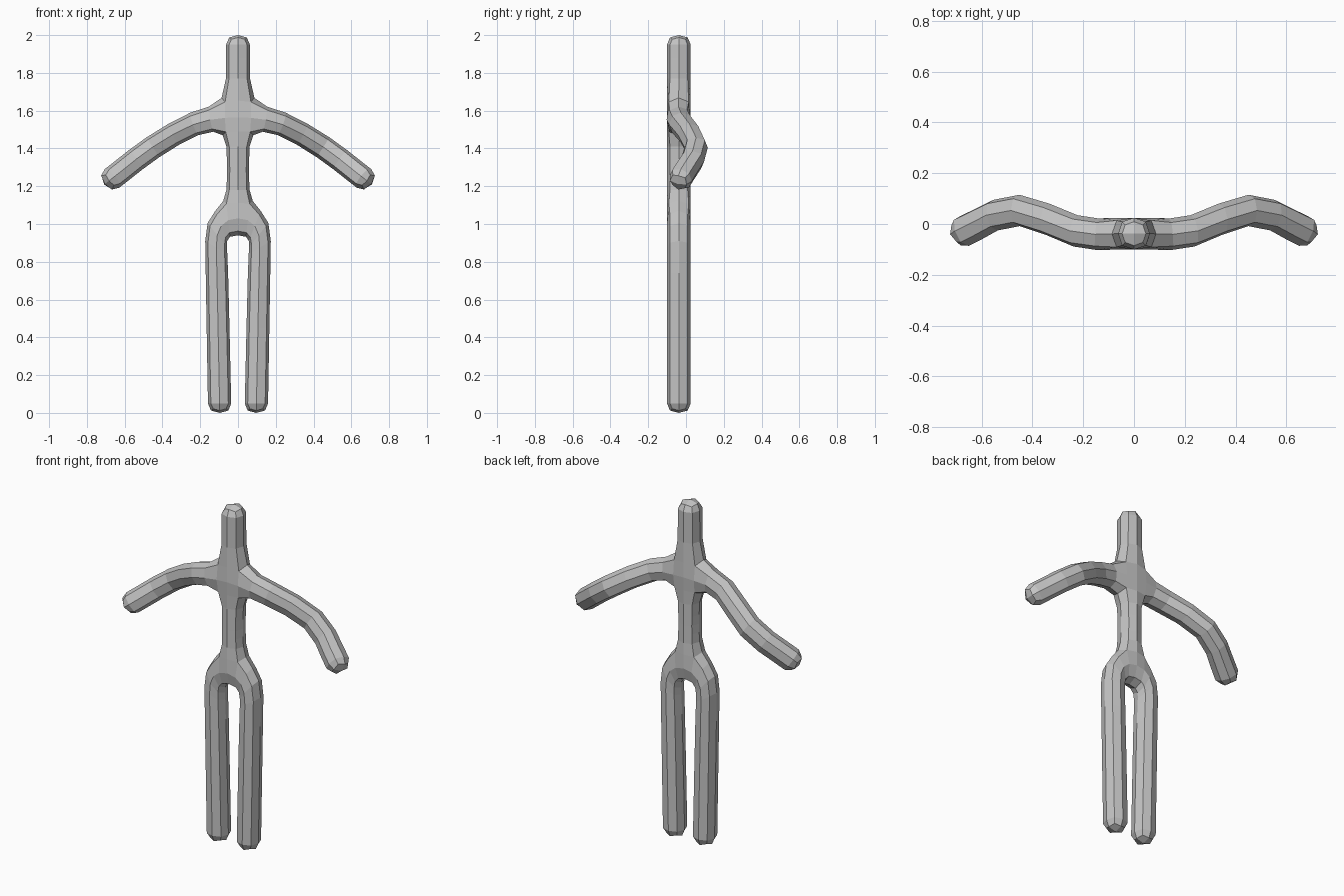
import bpy, bmesh

if "Cube" in bpy.data.objects:
    bpy.data.objects.remove(bpy.data.objects["Cube"])

DEPTH = 0.125     # thickness of every limb
YC = -0.038       # body plane

# Grey material
grey = bpy.data.materials.new("plain_grey")
grey.diffuse_color = (0.55, 0.55, 0.55, 1)
grey.use_nodes = True
grey.node_tree.nodes["Principled BSDF"].inputs["Base Color"].default_value = grey.diffuse_color

# Trunk rows from head to crotch: (height, half width)
TRUNK = [(2.0, .0625), (1.90, .0625), (1.64, .065), (1.49, .065),
         (1.33, .058), (1.24, .058), (1.12, .065), (.94, .055)]
# Arm rings: centre x, centre z, y, then offset to the upper side
ARM = [(.22, 1.545, -.043, .023, .058), (.46, 1.405, .08, .035, .052),
       (.63, 1.27, -.01, .0385, .049), (.705, 1.212, -.045, .0385, .049)]
# Leg rings: outer x, outer z, inner x, inner z
LEG = [(.175, 1.02, .06, .88), (.172, .80, .053, .80),
       (.16, .10, .037, .10), (.158, 0, .035, 0)]

bm = bmesh.new()


def ring(x1, z1, x2, z2, y=YC):
    return bm.verts.new((x1, y, z1)), bm.verts.new((x2, y, z2))


def strip(rings):
    for (a, b), (c, d) in zip(rings, rings[1:]):
        bm.faces.new((a, b, d, c))


# Head, neck, chest and pelvis
trunk = [ring(-w, z, w, z) for z, w in TRUNK]
strip(trunk)

# Arms grow from the chest sides, legs from the pelvis sides
for i, s in ((0, -1), (1, 1)):
    arm = [(trunk[2][i], trunk[3][i])]
    arm += [ring(s * (x + dx), z + dz, s * (x - dx), z - dz, y)
            for x, z, y, dx, dz in ARM]
    strip(arm)
    leg = [(trunk[6][i], trunk[7][i])]
    leg += [ring(s * xo, zo, s * xi, zi) for xo, zo, xi, zi in LEG]
    strip(leg)

bmesh.ops.recalc_face_normals(bm, faces=bm.faces)
mesh = bpy.data.meshes.new("body")
bm.to_mesh(mesh)
bm.free()
mesh.materials.append(grey)
body = bpy.data.objects.new("body", mesh)
bpy.context.collection.objects.link(body)

# Thicken into square limbs, then round once to eight sides
solid = body.modifiers.new("thickness", 'SOLIDIFY')
solid.thickness = DEPTH
solid.offset = 0
sub = body.modifiers.new("rounding", 'SUBSURF')
sub.levels = sub.render_levels = 1
sub.use_limit_surface = False
